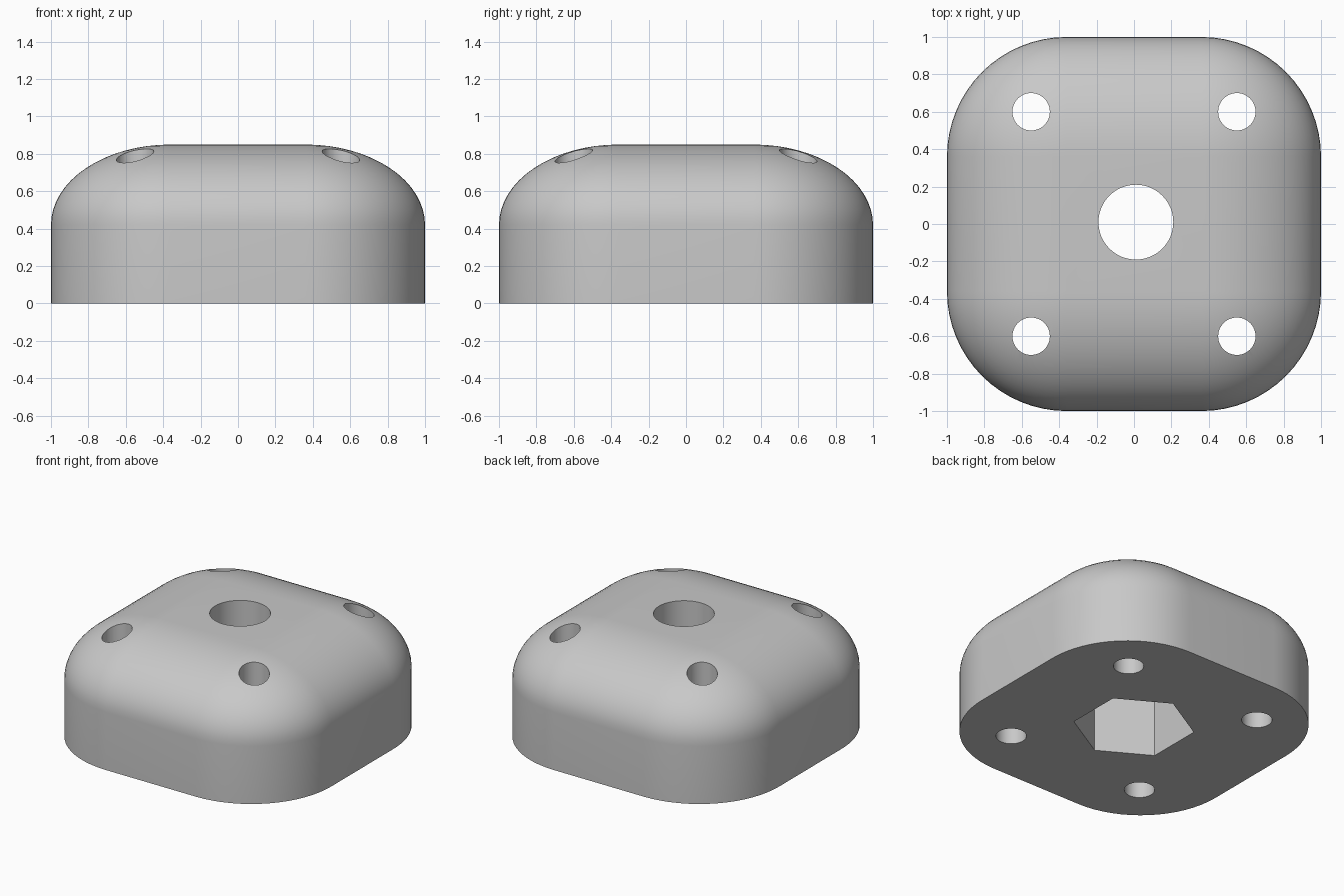
import bpy, bmesh, math

cube = bpy.data.objects.get("Cube")
if cube:
    bpy.data.objects.remove(cube, do_unlink=True)

FLAT, RADIUS = 0.36, 0.64      # half width of the flat, corner radius
WALL, DOME = 0.42, 0.43        # straight wall height, rounded top height
CORNER_STEPS, DOME_STEPS = 16, 16

grey = bpy.data.materials.new("light grey")
grey.use_nodes = True
grey.diffuse_color = (0.58, 0.58, 0.58, 1)
grey.node_tree.nodes["Principled BSDF"].inputs["Base Color"].default_value = (0.58, 0.58, 0.58, 1)


def ring(bm, radius, z):
    """Rounded square outline at height z."""
    verts = []
    for q, (sx, sy) in enumerate([(1, 1), (-1, 1), (-1, -1), (1, -1)]):
        for i in range(CORNER_STEPS + 1):
            a = (q + i / CORNER_STEPS) * math.pi / 2
            verts.append(bm.verts.new((sx * FLAT + radius * math.cos(a),
                                       sy * FLAT + radius * math.sin(a), z)))
    return verts


def make_block():
    bm = bmesh.new()
    rings = [ring(bm, RADIUS, 0)]
    for i in range(DOME_STEPS + 1):
        t = i / DOME_STEPS * math.pi / 2
        rings.append(ring(bm, RADIUS * math.cos(t), WALL + DOME * math.sin(t)))
    n = len(rings[0])
    for low, high in zip(rings, rings[1:]):
        for i in range(n):
            j = (i + 1) % n
            bm.faces.new((low[i], low[j], high[j], high[i]))
    bm.faces.new(rings[0][::-1])
    bm.faces.new(rings[-1])
    bmesh.ops.remove_doubles(bm, verts=bm.verts[:], dist=0.0005)
    bmesh.ops.recalc_face_normals(bm, faces=bm.faces[:])
    mesh = bpy.data.meshes.new("rounded_block")
    bm.to_mesh(mesh)
    bm.free()
    obj = bpy.data.objects.new("rounded_block", mesh)
    bpy.context.collection.objects.link(obj)
    mesh.materials.append(grey)
    return obj


def cut(target, x, y, radius, sides, bottom, top, turn=0):
    """Remove a vertical prism from the target."""
    bpy.ops.mesh.primitive_cylinder_add(vertices=sides, radius=radius, depth=top - bottom,
                                        location=(x, y, (top + bottom) / 2),
                                        rotation=(0, 0, turn))
    cutter = bpy.context.object
    cutter.hide_render = True
    cutter.data.materials.append(grey)
    mod = target.modifiers.new("hole", 'BOOLEAN')
    mod.operation, mod.solver, mod.object = 'DIFFERENCE', 'EXACT', cutter
    bpy.context.view_layer.objects.active = target
    bpy.ops.object.modifier_apply(modifier=mod.name)
    bpy.data.objects.remove(cutter, do_unlink=True)


block = make_block()

# Four corner screw holes
for sx in (-1, 1):
    for sy in (-1, 1):
        cut(block, sx * 0.55, sy * 0.6, 0.1, 48, -0.2, 1.2)

# Centre bore and hexagonal nut pocket underneath
cut(block, 0.01, 0.01, 0.2, 64, -0.2, 1.2)
cut(block, 0.01, 0.01, 0.4, 6, -0.2, 0.5)

# Smooth rounded surfaces with crisp hole edges
bpy.ops.object.select_all(action='DESELECT')
block.select_set(True)
bpy.context.view_layer.objects.active = block
bpy.ops.object.shade_smooth_by_angle(angle=math.radians(30))
# Keep the flat faces flat: sharp where a wall meets the pocket roof is set by angle
